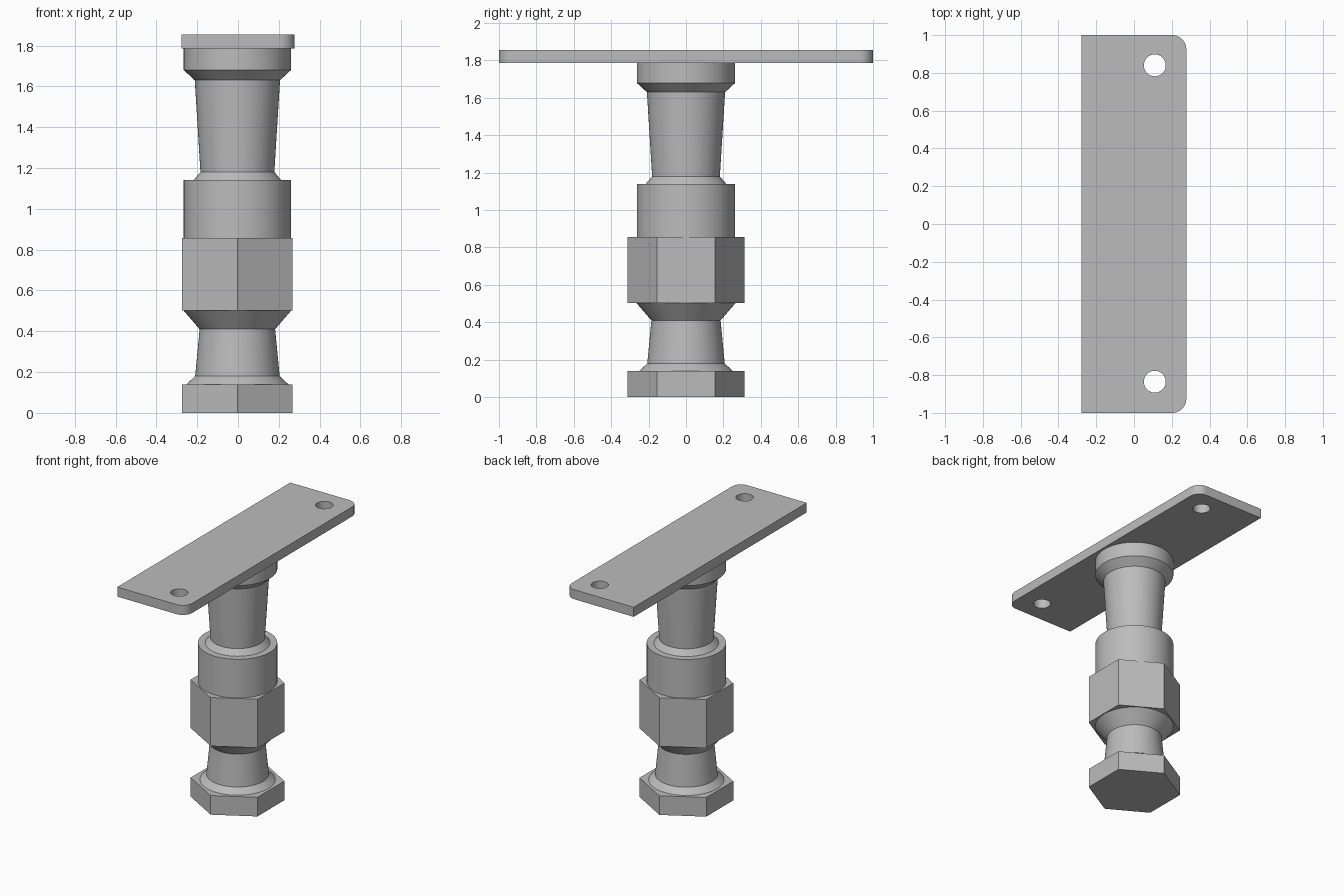
import bpy
import bmesh
from math import pi, cos, sin, radians

cube = bpy.data.objects.get("Cube")
if cube:
    bpy.data.objects.remove(cube, do_unlink=True)

AXIS_X = -0.003

steel = bpy.data.materials.new("plain grey metal")
steel.use_nodes = True
GREY = (0.5, 0.5, 0.5, 1)
steel.diffuse_color = GREY
steel.node_tree.nodes["Principled BSDF"].inputs["Base Color"].default_value = GREY


def activate(obj):
    bpy.ops.object.select_all(action="DESELECT")
    obj.select_set(True)
    bpy.context.view_layer.objects.active = obj


def turned(name, profile, sides=64):
    """Solid of revolution from (radius, height) pairs, bottom to top."""
    bm = bmesh.new()
    rings = []
    for r, z in profile:
        angles = [pi / 2 + 2 * pi * i / sides for i in range(sides)]
        rings.append([bm.verts.new((r * cos(a), r * sin(a), z)) for a in angles])
    for low, high in zip(rings, rings[1:]):
        for i in range(sides):
            j = (i + 1) % sides
            bm.faces.new((low[i], low[j], high[j], high[i]))
    bm.faces.new(rings[0][::-1])
    bm.faces.new(rings[-1])
    mesh = bpy.data.meshes.new(name)
    bm.to_mesh(mesh)
    bm.free()
    obj = bpy.data.objects.new(name, mesh)
    obj.location.x = AXIS_X
    bpy.context.collection.objects.link(obj)
    mesh.materials.append(steel)
    if sides > 6:
        activate(obj)
        bpy.ops.object.shade_smooth_by_angle(angle=radians(20))
    return obj


def arc(cx, cy, r, start, end, steps):
    return [(cx + r * cos(start + (end - start) * i / steps),
             cy + r * sin(start + (end - start) * i / steps)) for i in range(steps + 1)]


# Hexagonal bolt head and nut, corners facing front and back
turned("base_hex", [(0.312, 0), (0.312, 0.14)], sides=6)
turned("middle_hex_nut", [(0.312, 0.502), (0.312, 0.857)], sides=6)

# Round shafts and collars
turned("lower_shaft", [(0.25, 0.14), (0.207, 0.18), (0.185, 0.41), (0.264, 0.502)])
turned("middle_collar", [(0.263, 0.857), (0.263, 1.14)])
turned("upper_shaft", [(0.215, 1.14), (0.181, 1.18), (0.209, 1.63),
                       (0.263, 1.68), (0.263, 1.785)])

# Mounting plate: two rounded corners on one long side, two bolt holes
HALF_W, HALF_L, CORNER = 0.277, 1.0, 0.075
cx, cy = HALF_W - CORNER, HALF_L - CORNER
outline = [(-HALF_W, HALF_L), (-HALF_W, -HALF_L)]
outline += arc(cx, -cy, CORNER, -pi / 2, 0, 10)
outline += arc(cx, cy, CORNER, 0, pi / 2, 10)
holes = [arc(0.11, y, 0.058, 0, 2 * pi, 40)[:-1] for y in (-0.835, 0.84)]

curve = bpy.data.curves.new("mounting_plate", "CURVE")
curve.dimensions = "2D"
curve.fill_mode = "BOTH"
curve.extrude = 0.035
for loop in [outline] + holes:
    spline = curve.splines.new("POLY")
    spline.points.add(len(loop) - 1)
    for point, (x, y) in zip(spline.points, loop):
        point.co = (x, y, 0, 1)
    spline.use_cyclic_u = True
plate = bpy.data.objects.new("mounting_plate", curve)
plate.location.z = 1.82
bpy.context.collection.objects.link(plate)
activate(plate)
bpy.ops.object.convert(target="MESH")
plate = bpy.context.object

# Weld the plate's caps to its rim and tidy the normals
bm = bmesh.new()
bm.from_mesh(plate.data)
bmesh.ops.remove_doubles(bm, verts=bm.verts, dist=0.0005)
bmesh.ops.recalc_face_normals(bm, faces=bm.faces)
bm.to_mesh(plate.data)
bm.free()
plate.data.materials.clear()
plate.data.materials.append(steel)
bpy.ops.object.shade_smooth_by_angle(angle=radians(30))
